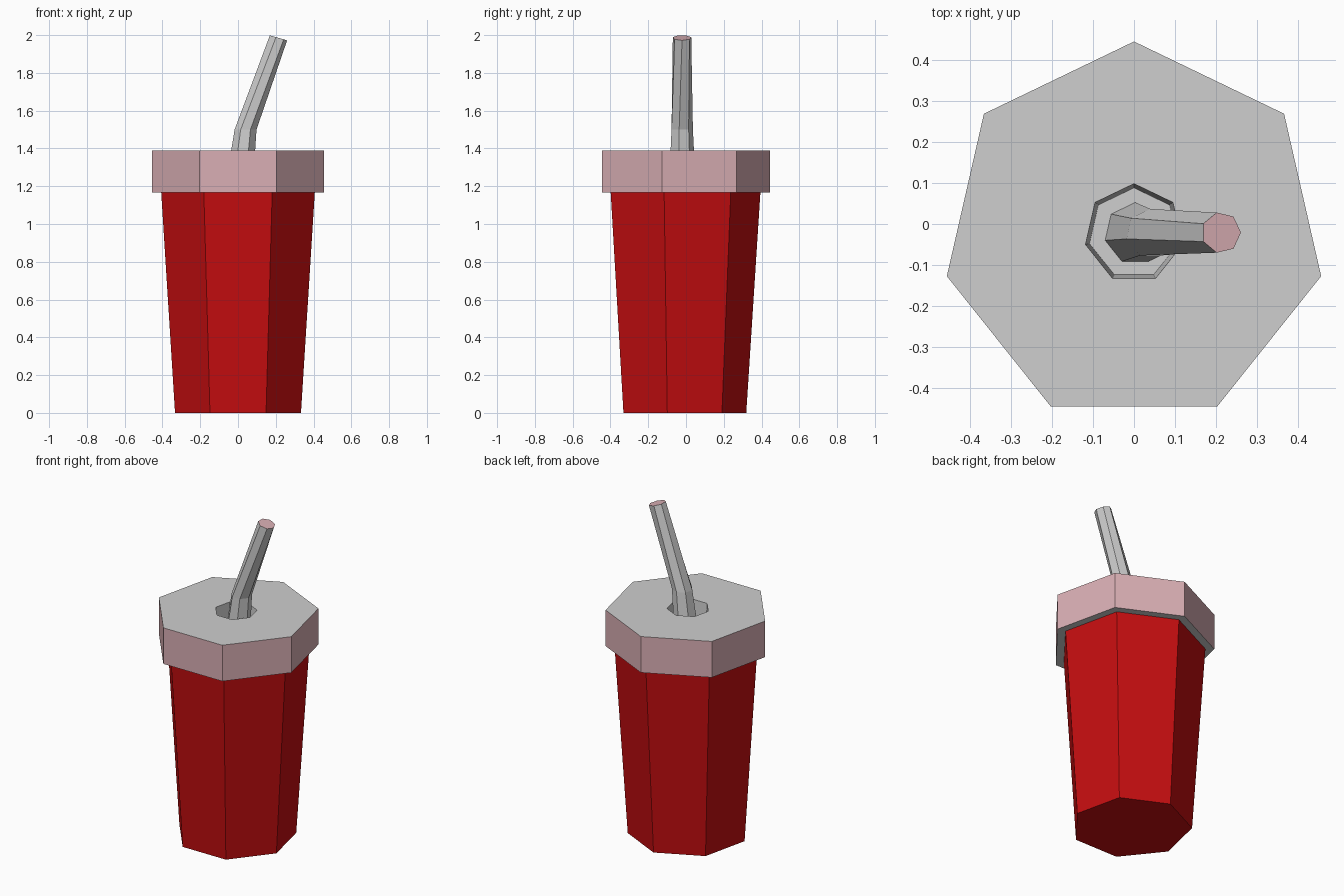
import bpy, bmesh, math
from mathutils import Vector, Matrix

if "Cube" in bpy.data.objects:
    bpy.data.objects.remove(bpy.data.objects["Cube"])

SIDES = 7
CY = -0.023  # shared axis of the heptagonal parts


def material(name, rgb):
    m = bpy.data.materials.new(name)
    m.diffuse_color = (*rgb, 1)
    m.use_nodes = True
    m.node_tree.nodes["Principled BSDF"].inputs["Base Color"].default_value = m.diffuse_color
    return m


red = material("cup red", (0.56, 0.004, 0.005))
pink = material("pale pink", (0.70, 0.43, 0.46))
grey = material("light grey", (0.62, 0.62, 0.62))


def ring(bm, centre, radius, start=90, tilt=0):
    """One heptagon of vertices, optionally tilted about y."""
    rot = Matrix.Rotation(math.radians(tilt), 3, 'Y')
    out = []
    for i in range(SIDES):
        a = math.radians(start + 360 * i / SIDES)
        p = Vector((radius * math.cos(a), radius * math.sin(a), 0))
        out.append(bm.verts.new(Vector(centre) + rot @ p))
    return out


def bridge(bm, low, high, mat=0):
    for i in range(SIDES):
        j = (i + 1) % SIDES
        bm.faces.new((low[i], low[j], high[j], high[i])).material_index = mat


def finish(bm, name, mats):
    bmesh.ops.recalc_face_normals(bm, faces=bm.faces)
    me = bpy.data.meshes.new(name)
    bm.to_mesh(me)
    bm.free()
    for m in mats:
        me.materials.append(m)
    ob = bpy.data.objects.new(name, me)
    bpy.context.collection.objects.link(ob)
    return ob


# Tapered cup
bm = bmesh.new()
low = ring(bm, (0, CY, 0), 0.342)
high = ring(bm, (0, CY, 1.168), 0.417)
bridge(bm, low, high)
bm.faces.new(low)
bm.faces.new(high)
finish(bm, "cup", [red])

# Lid: pink rim, grey top and underside, tapered straw hole with a floor
bm = bmesh.new()
low = ring(bm, (0, CY, 1.166), 0.467)
high = ring(bm, (0, CY, 1.39), 0.467)
hole = ring(bm, (0, CY, 1.39), 0.121)
floor = ring(bm, (0, CY, 1.18), 0.111)
bridge(bm, low, high, 0)
bridge(bm, high, hole, 1)
bridge(bm, hole, floor, 1)
bm.faces.new(floor).material_index = 1
bm.faces.new(low).material_index = 1
finish(bm, "lid", [pink, grey])

# Bent straw with a pink end
bm = bmesh.new()
base = ring(bm, (0, CY, 1.15), 0.077)
bend = ring(bm, (0.04, CY, 1.5), 0.0595)
tip = ring(bm, (0.212, CY + 0.002, 1.986), 0.05, start=90 + 90 / 7, tilt=16)
bridge(bm, base, bend, 0)
bridge(bm, bend, tip, 0)
bm.faces.new(base).material_index = 0
bm.faces.new(tip).material_index = 1
finish(bm, "straw", [grey, pink])
